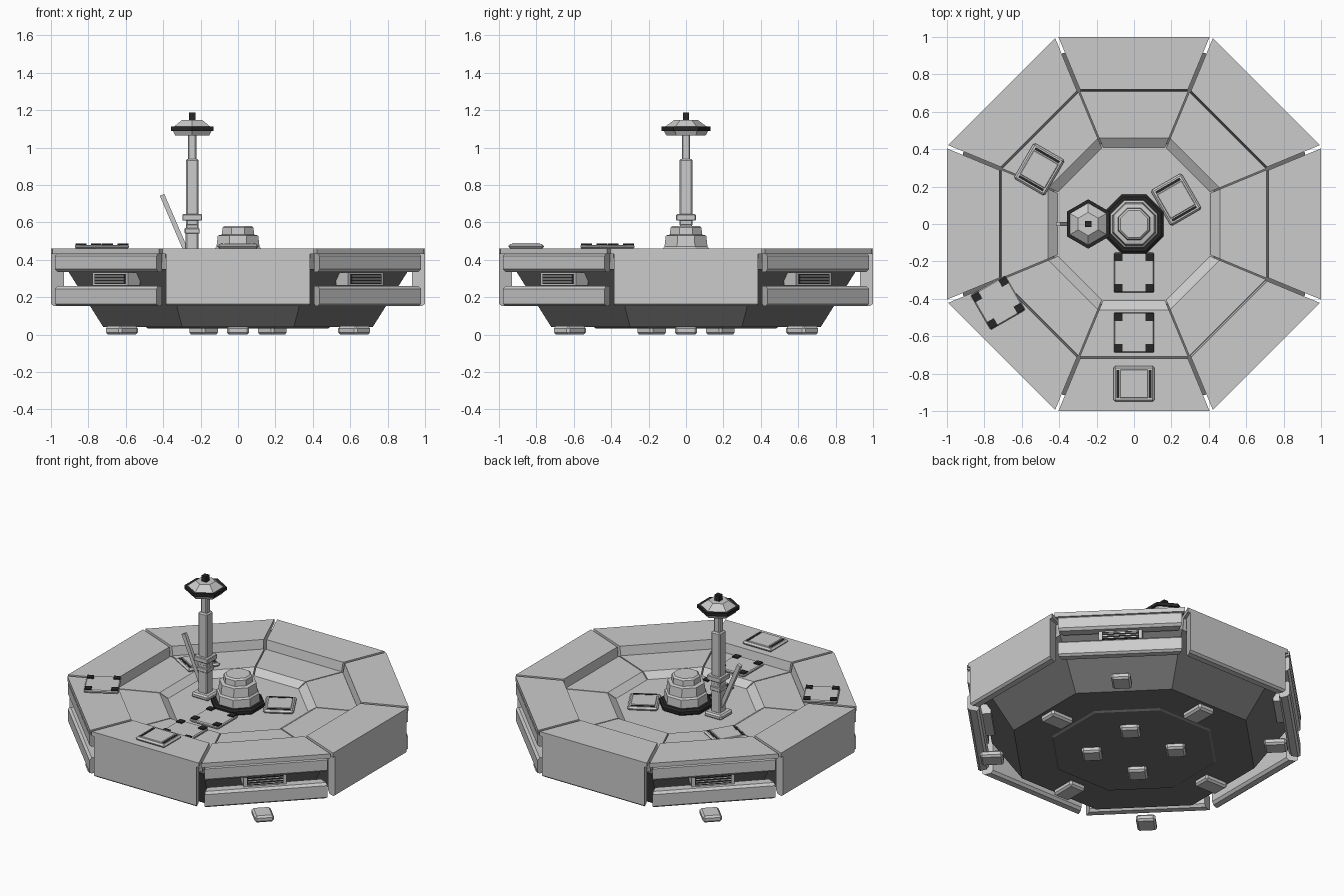
import bpy, bmesh
from math import tan, cos, sin, radians, pi
from mathutils import Matrix, Vector

if "Cube" in bpy.data.objects:
    bpy.data.objects.remove(bpy.data.objects["Cube"])

T = tan(pi / 8)


def mat(name, c):
    m = bpy.data.materials.new(name)
    m.diffuse_color = (c, c, c, 1)
    m.use_nodes = True
    m.node_tree.nodes["Principled BSDF"].inputs["Base Color"].default_value = m.diffuse_color
    return m


black = mat("black", 0.02)
dark = mat("dark_grey", 0.16)


def finish(name, bm, material=None, bevel=0):
    bmesh.ops.recalc_face_normals(bm, faces=bm.faces)
    me = bpy.data.meshes.new(name)
    bm.to_mesh(me)
    bm.free()
    ob = bpy.data.objects.new(name, me)
    bpy.context.collection.objects.link(ob)
    if material:
        me.materials.append(material)
    if bevel:
        b = ob.modifiers.new("bevel", "BEVEL")
        b.width, b.segments = bevel, 1
    return ob


def wedges(name, profile, gap, sides=range(8), material=None):
    """Mitred segments: a (radius, z) profile repeated on octagon sides."""
    bm = bmesh.new()
    for k in sides:
        rot = Matrix.Rotation(k * pi / 4, 3, 'Z')
        a = [bm.verts.new(rot @ Vector((r, -(r * T - gap), z))) for r, z in profile]
        b = [bm.verts.new(rot @ Vector((r, r * T - gap, z))) for r, z in profile]
        bm.faces.new(a)
        bm.faces.new(b)
        for i in range(len(a)):
            j = (i + 1) % len(a)
            bm.faces.new((a[i], a[j], b[j], b[i]))
    return finish(name, bm, material)


def stack(name, profile, n=8, start=22.5, x=0, material=None, apothem=True):
    """Flat-sided turned solid from (radius, z) levels, capped both ends."""
    bm = bmesh.new()
    s = 1 / cos(pi / n) if apothem else 1
    rings = []
    for r, z in profile:
        rings.append([bm.verts.new((x + r * s * cos(radians(start) + 2 * pi * i / n),
                                    r * s * sin(radians(start) + 2 * pi * i / n), z))
                      for i in range(n)])
    for a, b in zip(rings, rings[1:]):
        for i in range(n):
            j = (i + 1) % n
            bm.faces.new((a[i], a[j], b[j], b[i]))
    bm.faces.new(rings[0])
    bm.faces.new(rings[-1])
    return finish(name, bm, material)


def boxes(name, items, angles=(0,), material=None, bevel=0):
    """Boxes (centre, size), repeated around z at the given angles."""
    bm = bmesh.new()
    for ang in angles:
        rot = Matrix.Rotation(radians(ang), 4, 'Z')
        for c, s in items:
            bmesh.ops.create_cube(bm, size=1, matrix=rot @ Matrix.Translation(c) @ Matrix.Diagonal((*s, 1)))
    return finish(name, bm, material, bevel)


DIAG = (45, 135, 225, 315)
CARD = (0, 90, 180, 270)

# Hull and belly plate
stack("hull", [(.72, .04), (.915, .35)], material=dark)
stack("belly_plate", [(.48, .032), (.50, .045)], material=dark)

# Deck: outer ring, lower ring, central floor
wedges("outer_deck", [(1, .46), (1, .43), (.92, .43), (.90, .34), (.71, .34), (.71, .40), (.72, .46)], .01)
wedges("inner_deck", [(.708, .40), (.708, .34), (.405, .34), (.41, .365), (.46, .40)], .004)
stack("deck_floor", [(.43, .34), (.43, .365)])

# Side armour: full plates on the cardinal sides, split lips on the diagonals
wedges("side_plate", [(1, .43), (1, .165), (.985, .153), (.945, .153), (.93, .17), (.93, .43)],
       .029, (0, 2, 4, 6))
wedges("upper_lip", [(.99, .43), (1, .42), (1, .35), (.985, .335), (.93, .335), (.93, .43)],
       .029, (1, 3, 5, 7))
wedges("lower_lip", [(.985, .26), (1, .245), (1, .165), (.985, .153), (.945, .153), (.93, .17), (.93, .26)],
       .029, (1, 3, 5, 7))

# Vents in the diagonal slots
boxes("vent_box", [((.92, 0, .297), (.09, .27, .07))], DIAG)
boxes("vent_grille", [((.93, 0, .297), (.08, .23, .052))], DIAG, black)
boxes("vent_slats", [((.967, 0, .281 + .016 * i), (.012, .22, .005)) for i in range(3)], DIAG)

# Landing pads
boxes("inner_pads", [((.26, 0, .0225), (.12, .12, .045))], DIAG, bevel=.012)
boxes("middle_pads", [((.62, 0, .0225), (.17, .12, .045))], CARD, bevel=.012)
boxes("outer_pads", [((.88, 0, .0225), (.14, .12, .045))], DIAG, bevel=.012)

# Central turret dome
stack("dome_ring", [(.145, .365), (.157, .375), (.157, .395), (.145, .405)], material=black)
stack("dome", [(.13, .37), (.125, .46), (.115, .47), (.108, .53), (.086, .535),
               (.083, .572), (.072, .582)])

# Mast
MX = -.245
boxes("mast_base", [((MX, 0, .38), (.13, .13, .035))], bevel=.01)
boxes("mast_column", [((MX, 0, .47), (.07, .07, .16)), ((MX, 0, .76), (.068, .068, .36))], bevel=.008)
boxes("mast_collars", [((MX, 0, .555), (.08, .08, .03)), ((MX, 0, .627), (.106, .106, .034)),
                       ((MX, 0, .59), (.065, .065, .06))], bevel=.004)
boxes("mast_upper", [((MX, 0, 1.0), (.044, .044, .15))], bevel=.006)

# Antenna head
stack("antenna_head", [(.105, 1.065), (.125, 1.10), (.112, 1.112), (.062, 1.148)],
      6, 30, MX, apothem=False)
stack("antenna_rim", [(.132, 1.09), (.132, 1.112)], 6, 30, MX, black, apothem=False)
boxes("antenna_tip", [((MX, 0, 1.165), (.034, .034, .045))], material=black)

# Leaning whip beside the mast
whip = boxes("whip", [((0, 0, 0), (.024, .026, .41))])
lo, hi = Vector((-.245, 0, .372)), Vector((-.405, 0, .745))
whip.location = (lo + hi) / 2
whip.rotation_euler = (hi - lo).to_track_quat('Z', 'Y').to_euler()

# Deck hatches: (radius, angle, deck height)
for i, (r, a, z) in enumerate([(.26, 270, .365), (.58, 270, .40), (.84, 210, .46)]):
    boxes(f"bolted_hatch_{i}", [((r, 0, z + .01), (.215, .215, .02))], (a,), bevel=.006)
    boxes(f"hatch_bolts_{i}", [((r + sx * .082, sy * .082, z + .016), (.042, .042, .022))
                               for sx in (-1, 1) for sy in (-1, 1)], (a,), black)
for i, (r, a, z) in enumerate([(.855, 270, .46), (.26, 30, .365), (.585, 150, .40)]):
    boxes(f"framed_hatch_{i}", [((r, 0, z + .012), (.19, .22, .024))], (a,), bevel=.01)
    boxes(f"hatch_panel_{i}", [((r, 0, z + .015), (.155, .15, .024))], (a,), bevel=.004)
    boxes(f"hatch_handles_{i}", [((r, s * .086, z + .015), (.15, .014, .022)) for s in (-1, 1)],
          (a,), black)
